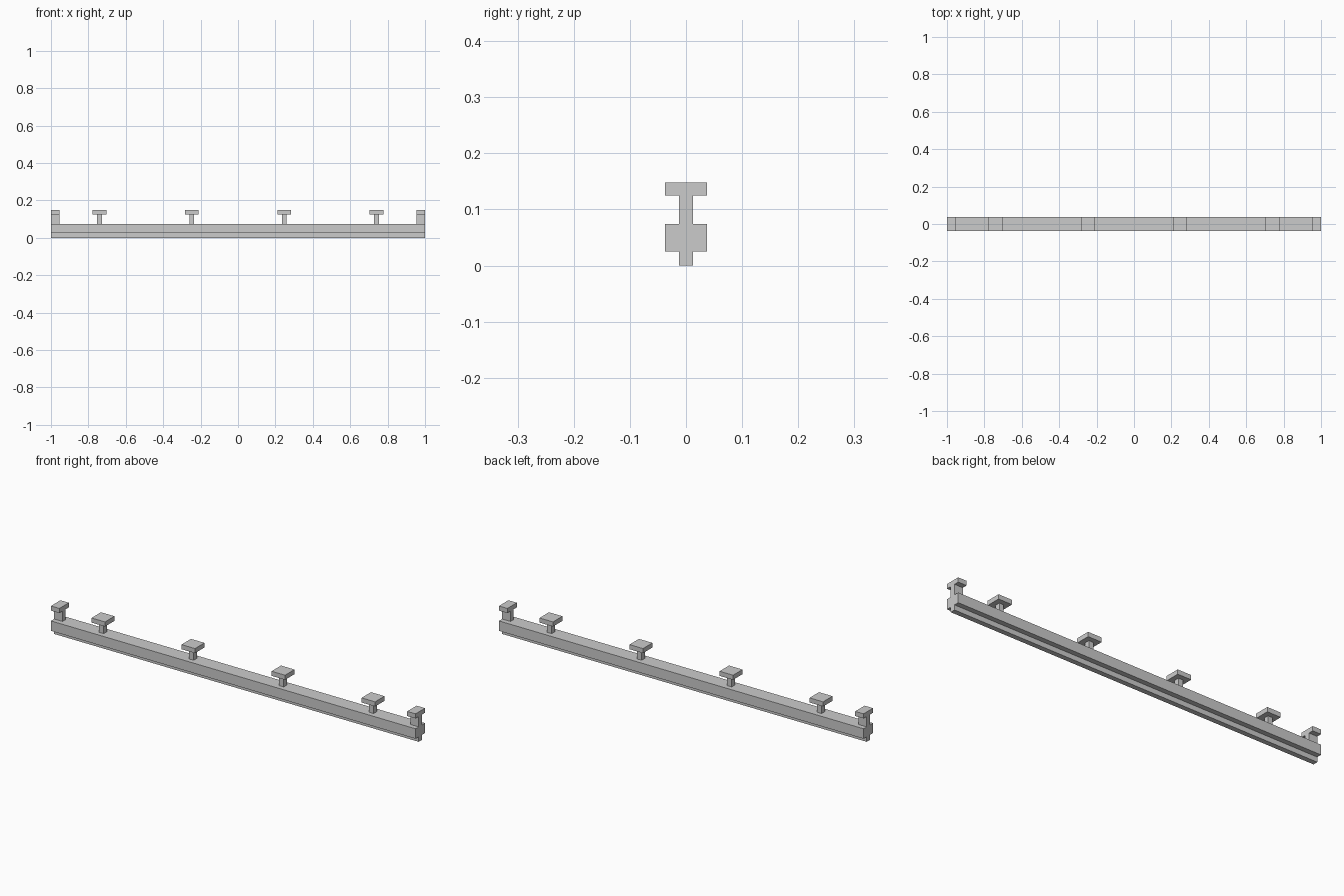
import bpy
import bmesh

if "Cube" in bpy.data.objects:
    bpy.data.objects.remove(bpy.data.objects["Cube"])

U = 2 / 81          # base module of the rail
H = U / 2           # half width of tongue and stems
W = 1.5 * U         # half width of beam and caps


def make_object(name, bm):
    bmesh.ops.recalc_face_normals(bm, faces=bm.faces)
    mesh = bpy.data.meshes.new(name)
    bm.to_mesh(mesh)
    bm.free()
    obj = bpy.data.objects.new(name, mesh)
    bpy.context.collection.objects.link(obj)
    return obj


def extrude_profile(name, half, x0, x1):
    """Mirror a half profile (y, z) across y = 0 and sweep it along x."""
    outline = half + [(-y, z) for y, z in reversed(half)]
    bm = bmesh.new()
    face = bm.faces.new([bm.verts.new((x0, y, z)) for y, z in outline])
    swept = bmesh.ops.extrude_face_region(bm, geom=[face])["geom"]
    verts = [v for v in swept if isinstance(v, bmesh.types.BMVert)]
    bmesh.ops.translate(bm, verts=verts, vec=(x1 - x0, 0, 0))
    return make_object(name, bm)


def add_box(bm, cx, hx, hy, z0, z1):
    verts = bmesh.ops.create_cube(bm, size=1)["verts"]
    bmesh.ops.scale(bm, verts=verts, vec=(2 * hx, 2 * hy, z1 - z0))
    bmesh.ops.translate(bm, verts=verts, vec=(cx, 0, (z0 + z1) / 2))


# Long beam with a narrow tongue underneath
extrude_profile("beam", [(H, 0), (H, U), (W, U), (W, 3 * U)], -1, 1)

# T-shaped posts flush with both ends
post = [(H, 3 * U), (H, 5.07 * U), (W, 5.07 * U), (W, 6 * U)]
extrude_profile("left_end_post", post, -1, -0.954)
extrude_profile("right_end_post", post, 0.954, 1)

# Four mushroom pegs along the top: square stem and square cap
for i, k in enumerate((-30, -10, 10, 30)):
    bm = bmesh.new()
    add_box(bm, k * U, H, H, 3 * U, 5.07 * U)
    add_box(bm, k * U, W, W, 5.07 * U, 6 * U)
    make_object(f"peg_{i + 1}", bm)
